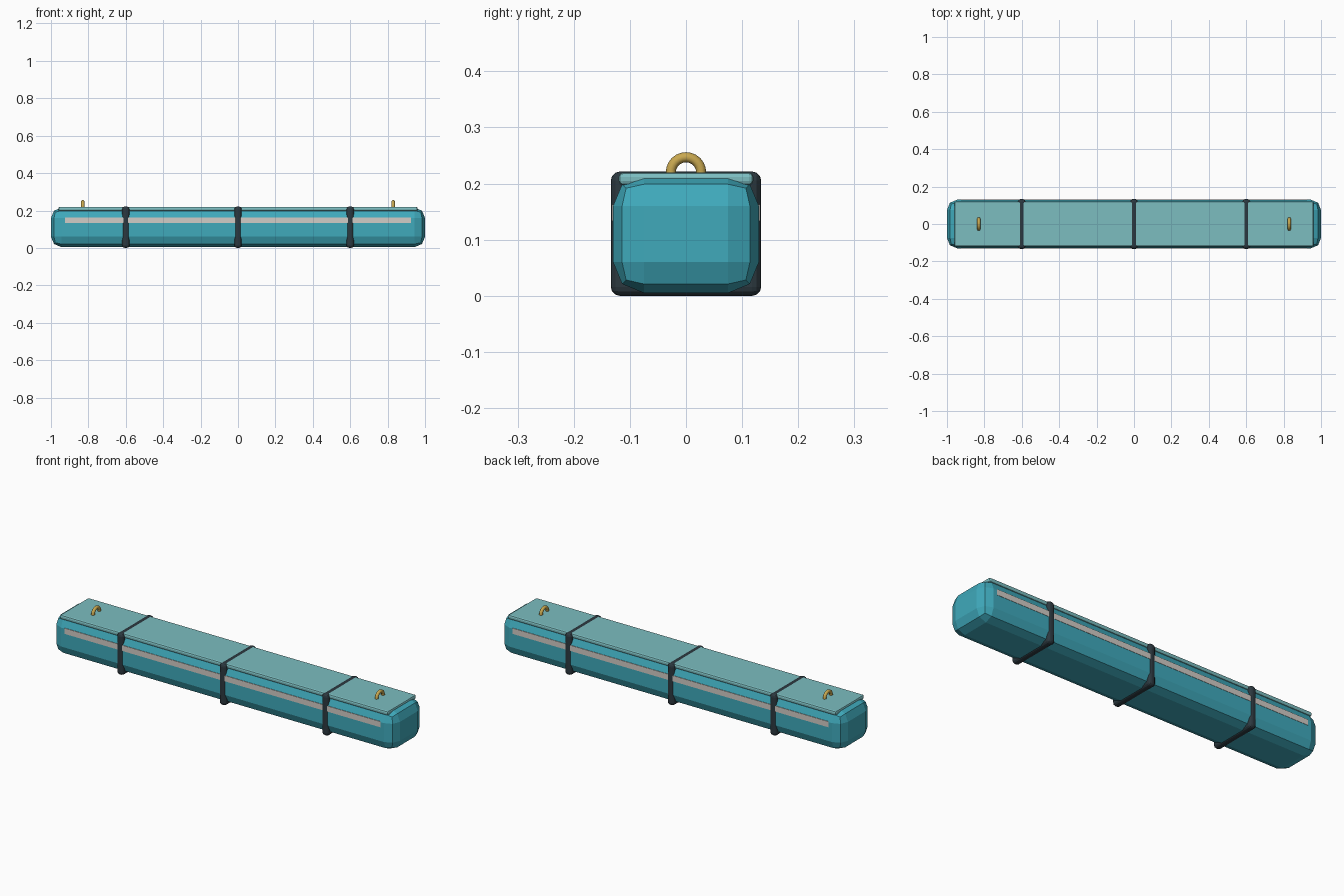
import bpy
import math

cube = bpy.data.objects.get("Cube")
if cube:
    bpy.data.objects.remove(cube, do_unlink=True)


def material(name, rgb):
    mat = bpy.data.materials.new(name)
    mat.use_nodes = True
    mat.diffuse_color = (*rgb, 1)
    mat.node_tree.nodes["Principled BSDF"].inputs["Base Color"].default_value = (*rgb, 1)
    return mat


teal = material("teal", (0.05, 0.40, 0.50))
pale_teal = material("pale teal", (0.20, 0.51, 0.53))
charcoal = material("charcoal", (0.025, 0.04, 0.05))
light_grey = material("light grey", (0.65, 0.61, 0.57))
brass = material("brass", (0.58, 0.39, 0.08))


def box(name, low, high, mat, bevel=0, segments=1):
    """Box between two corners, with optional rounded edges."""
    center = [(a + b) / 2 for a, b in zip(low, high)]
    bpy.ops.mesh.primitive_cube_add(size=1, location=center)
    obj = bpy.context.object
    obj.name = name
    obj.scale = [b - a for a, b in zip(low, high)]
    bpy.ops.object.transform_apply(location=False, rotation=False, scale=True)
    obj.data.materials.append(mat)
    if bevel:
        mod = obj.modifiers.new("Rounded edges", "BEVEL")
        mod.width = bevel
        mod.segments = segments
        mod.limit_method = "NONE"
    return obj


# Long case with broad faceted edges, and the lid plate on top
box("case_body", (-1, -0.13, 0.005), (1, 0.13, 0.215), teal, 0.055, 2)
box("lid", (-0.96, -0.12, 0.197), (0.96, 0.12, 0.22), pale_teal, 0.008, 2)

# Stripe along each long side
for side, label in ((-1, "front"), (1, "back")):
    inner, outer = sorted((side * 0.126, side * 0.1315))
    box(f"{label}_stripe", (-0.925, inner, 0.133), (0.925, outer, 0.163), light_grey)

# Straps around the case
for x, label in ((-0.6, "right"), (0, "middle"), (0.6, "left")):
    box(f"{label}_strap", (x - 0.02, -0.134, 0), (x + 0.02, 0.134, 0.2215),
        charcoal, 0.016, 3)

# Lifting rings half sunk into the lid
for x, label in ((-0.83, "right"), (0.83, "left")):
    bpy.ops.mesh.primitive_torus_add(
        major_radius=0.027, minor_radius=0.009, major_segments=24, minor_segments=10,
        location=(x, 0, 0.22), rotation=(0, math.pi / 2, 0))
    ring = bpy.context.object
    ring.name = f"{label}_lifting_ring"
    ring.data.materials.append(brass)
    bpy.ops.object.shade_smooth_by_angle(angle=math.radians(40))
